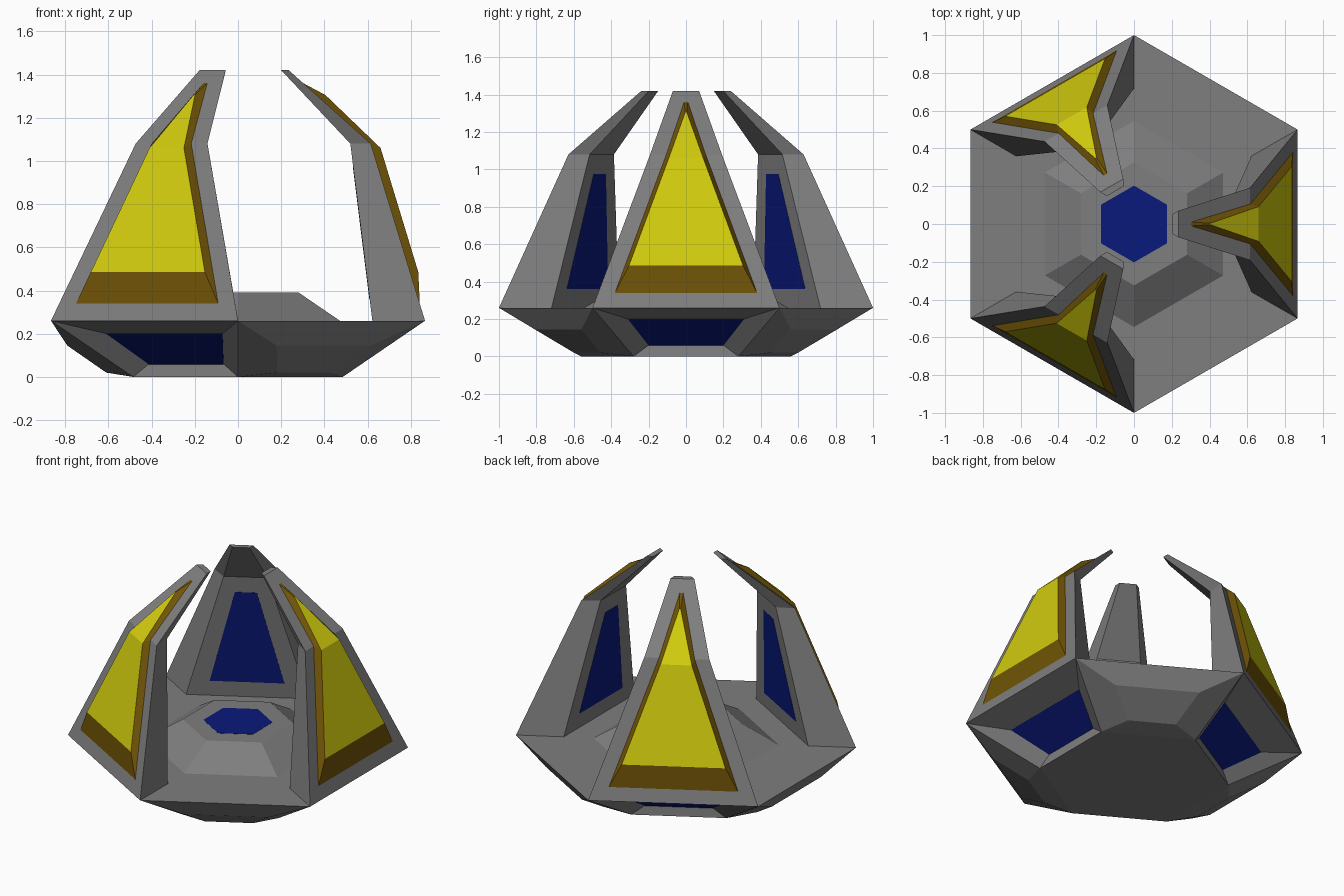
import bpy, bmesh
from math import radians, cos, sin
from mathutils import Vector

if "Cube" in bpy.data.objects:
    bpy.data.objects.remove(bpy.data.objects["Cube"])


def material(name, rgb):
    m = bpy.data.materials.new(name)
    m.diffuse_color = (*rgb, 1)
    m.use_nodes = True
    m.node_tree.nodes["Principled BSDF"].inputs["Base Color"].default_value = m.diffuse_color
    return m


GREY = material("dark_grey", (0.21, 0.21, 0.21))
BLUE = material("blue", (0.003, 0.01, 0.2))
YELLOW = material("yellow", (0.64, 0.6, 0.004))
BROWN = material("brown", (0.165, 0.09, 0.002))


def at(deg, r, t, z):
    """Point at distance r outwards, t sideways, height z, on the side facing deg."""
    a = radians(deg)
    return Vector((r * cos(a) - t * sin(a), r * sin(a) + t * cos(a), z))


def hexagon(radius, z):
    return [at(30 + 60 * i, radius, 0, z) for i in range(6)]


def band(a, b):
    n = len(a)
    return [[a[i], a[(i + 1) % n], b[(i + 1) % n], b[i]] for i in range(n)]


def build(name, polys, mats):
    """polys is a list of (points, material index)."""
    bm = bmesh.new()
    for pts, mi in polys:
        bm.faces.new([bm.verts.new(p) for p in pts]).material_index = mi
    bmesh.ops.remove_doubles(bm, verts=bm.verts, dist=1e-4)
    bmesh.ops.recalc_face_normals(bm, faces=bm.faces)
    me = bpy.data.meshes.new(name)
    bm.to_mesh(me)
    bm.free()
    for m in mats:
        me.materials.append(m)
    ob = bpy.data.objects.new(name, me)
    bpy.context.collection.objects.link(ob)


def solid(name, loops, mat):
    """Closed loft through loops of points."""
    polys = [loops[0], loops[-1]]
    for a, b in zip(loops, loops[1:]):
        polys += band(a, b)
    build(name, [(p, 0) for p in polys], [mat])


def trapezoid(deg, r1, t1, z1, r2, t2, z2):
    return [at(deg, r1, -t1, z1), at(deg, r1, t1, z1),
            at(deg, r2, t2, z2), at(deg, r2, -t2, z2)]


# Hull: flat deck with raised platform, underside alternating bulges and recesses
rings = [hexagon(1, 0.26), hexagon(0.545, 0.26), hexagon(0.325, 0.39)]
hull = [hexagon(0.56, 0), rings[2]] + band(rings[0], rings[1]) + band(rings[1], rings[2])
for i in range(6):
    d = 60 * i
    frame = trapezoid(d, 0.866, 0.5, 0.26, 0.485, 0.28, 0)
    if i % 2:
        inner = trapezoid(d, 0.79, 0.25, 0.145, 0.61, 0.142, 0.02)
    else:
        inner = trapezoid(d, 0.68, 0.31, 0.2, 0.48, 0.2, 0.06)
    hull += band(frame, inner) + [inner]
build("hull", [(p, 0) for p in hull], [GREY])

# Blue plate on the platform
solid("platform_plate", [hexagon(0.203, 0.38), hexagon(0.203, 0.391)], BLUE)

for n, d in enumerate((0, 120, 240), 1):
    # Blue plate in the underside recess
    solid(f"underside_plate_{n}",
          [trapezoid(d, 0.68 + k, 0.31, 0.2 - k * 1.4, 0.48 + k, 0.2, 0.06 - k * 1.4)
           for k in (-0.006, 0.001)], BLUE)

    # Bent claw, tapering upwards
    levels = [(0.866, 0.5, 0.622, 0.36, 0.26),
              (0.615, 0.192, 0.52, 0.13, 1.08),
              (0.235, 0.07, 0.2, 0.05, 1.42)]
    solid(f"claw_{n}", [trapezoid(d, ro, to, z, ri, ti, z) for ro, to, ri, ti, z in levels], GREY)

    # Blue plate on the inside of the claw
    solid(f"claw_inner_plate_{n}",
          [trapezoid(d, 0.6095 + k, 0.22, 0.36, 0.533 + k, 0.065, 0.975)
           for k in (0.01, -0.0015)], BLUE)

    # Raised yellow panel with brown bevel on the outside of the claw
    def outline(rows):
        left = [at(d, r, -t, z) for r, t, z in rows]
        right = [at(d, r, t, z) for r, t, z in rows]
        return [left[0]] + right + [left[2], left[1]]
    low = outline([(0.8415, 0.38, 0.34), (0.615, 0.105, 1.08), (0.302, 0.01, 1.36)])
    top = outline([(0.835, 0.305, 0.485), (0.66, 0.092, 1.06), (0.405, 0.004, 1.305)])
    panel = [(p, 1) for p in band(low, top)]
    panel += [([top[j] for j in q], 0) for q in ((0, 1, 2, 5), (5, 2, 3, 4))]
    build(f"claw_outer_panel_{n}", panel, [YELLOW, BROWN])
